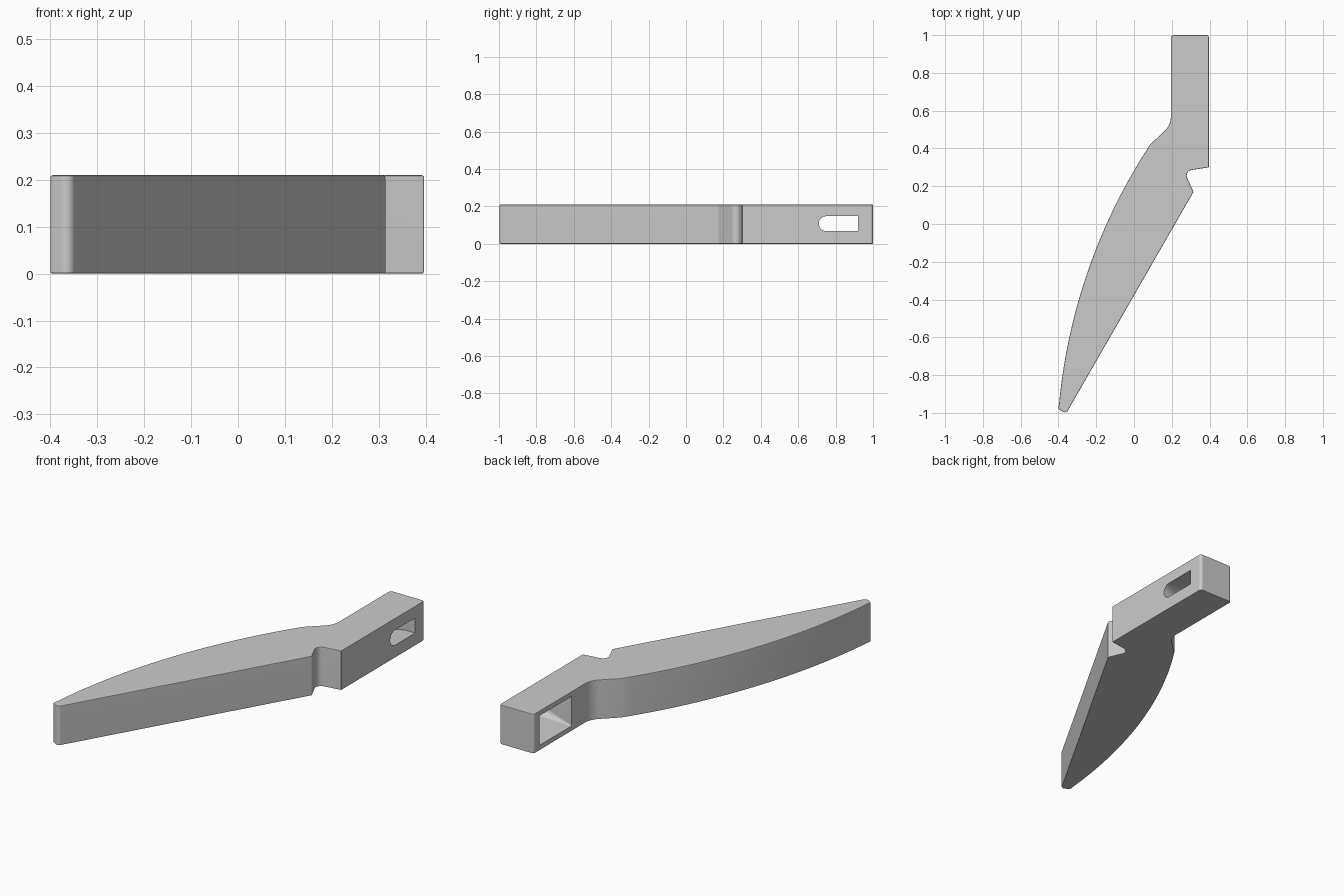
import bpy
import bmesh
import math
from mathutils import Vector

cube = bpy.data.objects.get("Cube")
if cube:
    bpy.data.objects.remove(cube, do_unlink=True)

HEIGHT = 0.21

grey = bpy.data.materials.new("light grey")
grey.use_nodes = True
grey.diffuse_color = (0.6, 0.6, 0.6, 1)
grey.node_tree.nodes["Principled BSDF"].inputs["Base Color"].default_value = (0.6, 0.6, 0.6, 1)


def fillet(prev, corner, nxt, radius, steps=8):
    """Points of an arc that rounds one corner."""
    a, b = (prev - corner).normalized(), (nxt - corner).normalized()
    half = a.angle(b) / 2
    reach = radius / math.tan(half)
    centre = corner + (a + b).normalized() * radius / math.sin(half)
    start, end = corner + a * reach - centre, corner + b * reach - centre
    sweep = start.angle(end)
    return [centre + (start * math.sin((1 - i / steps) * sweep)
                      + end * math.sin(i / steps * sweep)) / math.sin(sweep)
            for i in range(steps + 1)]


def arc_through(a, b, c, steps=28):
    """Inner points of the circular arc from a through b to c."""
    ab, ac = b - a, c - a
    d = 2 * (ab.x * ac.y - ab.y * ac.x)
    centre = a + Vector((ac.y * ab.length_squared - ab.y * ac.length_squared,
                         ab.x * ac.length_squared - ac.x * ab.length_squared)) / d
    r = (a - centre).length
    t0 = math.atan2(a.y - centre.y, a.x - centre.x)
    t1 = math.atan2(c.y - centre.y, c.x - centre.x)
    turn = (t1 - t0 + math.pi) % math.tau - math.pi
    return [centre + r * Vector((math.cos(t0 + turn * i / steps), math.sin(t0 + turn * i / steps)))
            for i in range(1, steps + 1)]


def make_object(name, bm):
    bmesh.ops.recalc_face_normals(bm, faces=bm.faces)
    mesh = bpy.data.meshes.new(name)
    bm.to_mesh(mesh)
    bm.free()
    mesh.materials.append(grey)
    obj = bpy.data.objects.new(name, mesh)
    bpy.context.collection.objects.link(obj)
    return obj


# Outline corners with rounding radius, clockwise from the back of the shank
corners = [(0.195, 1.0, 0.015), (0.397, 1.0, 0.015), (0.397, 0.3, 0.004),
           (0.265, 0.28, 0.03), (0.315, 0.17, 0.006),
           (-0.36, -1.005, 0.02), (-0.402, -0.978, 0.012)]
bow_start, bow_mid, bow_end = Vector((-0.397, -0.955)), Vector((-0.18, -0.08)), Vector((0.085, 0.42))
neck = Vector((0.195, 0.525))
points = [Vector(c[:2]) for c in corners]
before = [neck] + points[:-1]
after = points[1:] + [bow_start]
outline = []
for p, c, n, spec in zip(before, points, after, corners):
    outline += fillet(p, c, n, spec[2])
outline += [bow_start] + arc_through(bow_start, bow_mid, bow_end)
outline += fillet(bow_end, neck, points[0], 0.1)

# Lever body: extruded outline with softened top and bottom rims
bm = bmesh.new()
base = bm.faces.new([bm.verts.new((p.x, p.y, 0)) for p in outline])
result = bmesh.ops.extrude_face_region(bm, geom=[base])
top = [v for v in result["geom"] if isinstance(v, bmesh.types.BMVert)]
bmesh.ops.translate(bm, verts=top, vec=(0, 0, HEIGHT))
rims = [e for e in bm.edges if abs(e.verts[0].co.z - e.verts[1].co.z) < 0.001]
bmesh.ops.bevel(bm, geom=rims, offset=0.005, segments=2, profile=0.5, affect='EDGES')
body = make_object("lever_body", bm)


def hull(name, coords):
    """Convex solid used as a cutter."""
    bm = bmesh.new()
    for co in coords:
        bm.verts.new(co)
    bmesh.ops.convex_hull(bm, input=bm.verts)
    loose = [v for v in bm.verts if not v.link_faces]
    bmesh.ops.delete(bm, geom=loose, context='VERTS')
    obj = make_object(name, bm)
    obj.hide_render = True
    return obj


def slot(x):
    """Slot section with one round end."""
    r, mid = 0.04, HEIGHT / 2 + 0.003
    ring = [(x, 0.75 - r * math.cos(t), mid + r * math.sin(t))
            for t in (math.pi * (i / 12 - 0.5) for i in range(13))]
    return ring + [(x, 0.92, mid - r), (x, 0.92, mid + r)]


# Funnel pocket on the right side narrowing to a slot on the left side
mouth = [(0.185, y, z) for y in (0.68, 0.952) for z in (0.025, 0.187)]
cutters = [hull("funnel_cutter", mouth + slot(0.34)),
           hull("slot_cutter", slot(0.31) + slot(0.45))]
bpy.context.view_layer.objects.active = body
for cutter in cutters:
    mod = body.modifiers.new(cutter.name, 'BOOLEAN')
    mod.operation = 'DIFFERENCE'
    mod.solver = 'EXACT'
    mod.object = cutter
    bpy.ops.object.modifier_apply(modifier=mod.name)
    bpy.data.objects.remove(cutter, do_unlink=True)

# Smooth shading with flat large faces
bpy.ops.object.select_all(action='DESELECT')
body.select_set(True)
bpy.ops.object.shade_smooth_by_angle(angle=math.radians(35))
weighted = body.modifiers.new("even_normals", 'WEIGHTED_NORMAL')
weighted.keep_sharp = True
